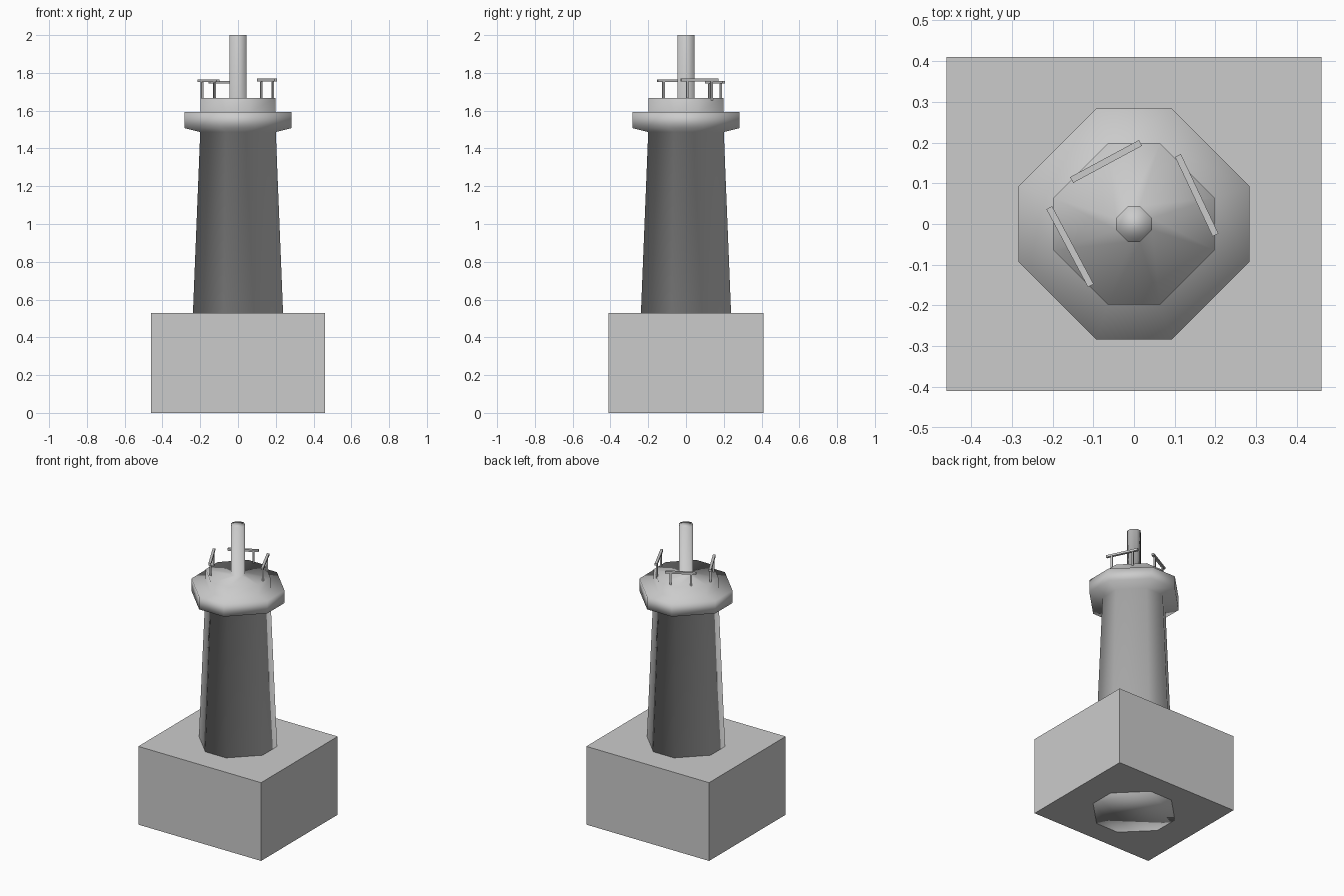
import bpy, bmesh
from math import atan2, hypot
from mathutils import Matrix, Vector

if "Cube" in bpy.data.objects:
    bpy.data.objects.remove(bpy.data.objects["Cube"])


def new_object(name, bm, smooth=False):
    bmesh.ops.recalc_face_normals(bm, faces=bm.faces[:])
    for f in bm.faces:
        f.smooth = smooth
    mesh = bpy.data.meshes.new(name)
    bm.to_mesh(mesh)
    bm.free()
    obj = bpy.data.objects.new(name, mesh)
    bpy.context.collection.objects.link(obj)
    return obj


def add_box(bm, centre, size, angle=0.0):
    m = (Matrix.Translation(centre) @ Matrix.Rotation(angle, 4, 'Z')
         @ Matrix.Diagonal((*size, 1)))
    bmesh.ops.create_cube(bm, size=1, matrix=m)


def octagon_stack(name, profile, k=0.325):
    """Skin eight-sided rings given as (half width, height); k sets the flat length."""
    corners = [(1, -k), (1, k), (k, 1), (-k, 1), (-1, k), (-1, -k), (-k, -1), (k, -1)]
    bm = bmesh.new()
    rings = [[bm.verts.new((x * r, y * r, z)) for x, y in corners] for r, z in profile]
    for low, high in zip(rings, rings[1:]):
        for i in range(8):
            j = (i + 1) % 8
            bm.faces.new((low[i], low[j], high[j], high[i]))
    bm.faces.new(rings[0][::-1])
    bm.faces.new(rings[-1])
    return new_object(name, bm, smooth=True)


# Square foundation block
bm = bmesh.new()
add_box(bm, (0, 0, 0.265), (0.92, 0.82, 0.53))
new_object("foundation_block", bm)

# Tapered tower, gallery lip, upper deck and central mast in one skin
octagon_stack("tower", [
    (0.26, 0.0), (0.2, 1.487), (0.284, 1.508), (0.284, 1.593),
    (0.198, 1.593), (0.198, 1.667), (0.044, 1.667), (0.044, 2.0)])


# Handrails: a bar on two posts between two plan points
def handrail(name, a, b, top):
    a, b = Vector(a), Vector(b)
    d = b - a
    angle = atan2(d.y, d.x)
    mid = (a + b) / 2
    bm = bmesh.new()
    add_box(bm, (mid.x, mid.y, top - 0.007), (hypot(d.x, d.y), 0.016, 0.014), angle)
    for t in (0.17, 0.83):
        p = a + d * t
        add_box(bm, (p.x, p.y, (1.655 + top - 0.01) / 2),
                (0.011, 0.011, top - 0.01 - 1.655), angle)
    new_object(name, bm)


handrail("handrail_back", (-0.153, 0.108), (0.016, 0.199), 1.757)
handrail("handrail_right", (0.108, 0.168), (0.2, -0.027), 1.769)
handrail("handrail_left", (-0.208, 0.04), (-0.106, -0.151), 1.766)
